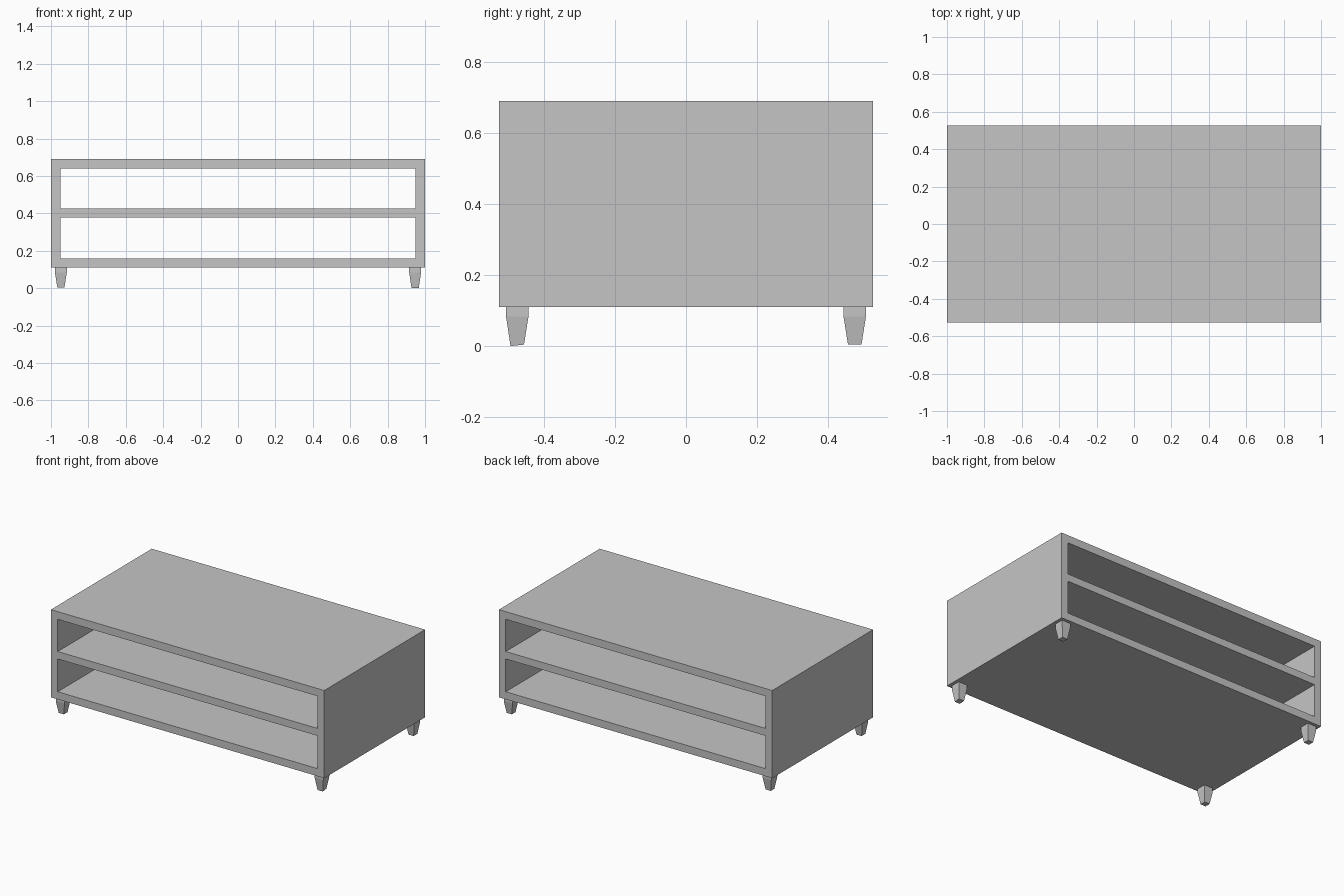
import bpy, bmesh

if "Cube" in bpy.data.objects:
    bpy.data.objects.remove(bpy.data.objects["Cube"])

grey = bpy.data.materials.new("soft grey")
grey.diffuse_color = (0.56, 0.56, 0.56, 1)
grey.use_nodes = True
grey.node_tree.nodes["Principled BSDF"].inputs["Base Color"].default_value = grey.diffuse_color


def finish(name, bm):
    bmesh.ops.recalc_face_normals(bm, faces=bm.faces[:])
    mesh = bpy.data.meshes.new(name)
    bm.to_mesh(mesh)
    bm.free()
    mesh.materials.append(grey)
    obj = bpy.data.objects.new(name, mesh)
    bpy.context.collection.objects.link(obj)
    return obj


# Cabinet: a front frame with two openings, extruded through the full depth
xs = [-1.0, -0.95, 0.95, 1.0]
zs = [0.11, 0.16, 0.377, 0.426, 0.639, 0.69]
depth = 1.054
bm = bmesh.new()
grid = [[bm.verts.new((x, -depth / 2, z)) for z in zs] for x in xs]
for i in range(3):
    for j in range(5):
        if i == 1 and j in (1, 3):      # openings
            continue
        bm.faces.new((grid[i][j], grid[i + 1][j],
                      grid[i + 1][j + 1], grid[i][j + 1]))
ext = bmesh.ops.extrude_face_region(bm, geom=bm.faces[:], use_keep_orig=True)
back = [v for v in ext["geom"] if isinstance(v, bmesh.types.BMVert)]
bmesh.ops.translate(bm, verts=back, vec=(0, depth, 0))
finish("cabinet", bm)


# Feet: square block on top, tapering towards the floor
def foot(name, cx, cy, dip=0.0):
    bm = bmesh.new()
    rings = []
    for z, h in ((0.004, 0.019), (0.083, 0.0315), (0.11, 0.0315)):
        rings.append([bm.verts.new((cx + sx * h, cy + sy * h, z))
                      for sx, sy in ((-1, -1), (1, -1), (1, 1), (-1, 1))])
    for low, high in zip(rings, rings[1:]):
        for k in range(4):
            n = (k + 1) % 4
            bm.faces.new((low[k], low[n], high[n], high[k]))
    bm.faces.new(rings[0][::-1])
    bm.faces.new(rings[-1])
    for v in rings[0][:2]:              # slightly uneven sole
        v.co.z -= dip
    finish(name, bm)


for sx, side in ((-1, "left"), (1, "right")):
    for sy, end in ((-1, "front"), (1, "back")):
        foot(f"{end}_{side}_foot", sx * 0.947, sy * 0.475,
             0.004 if (sx, sy) == (1, -1) else 0.0)
